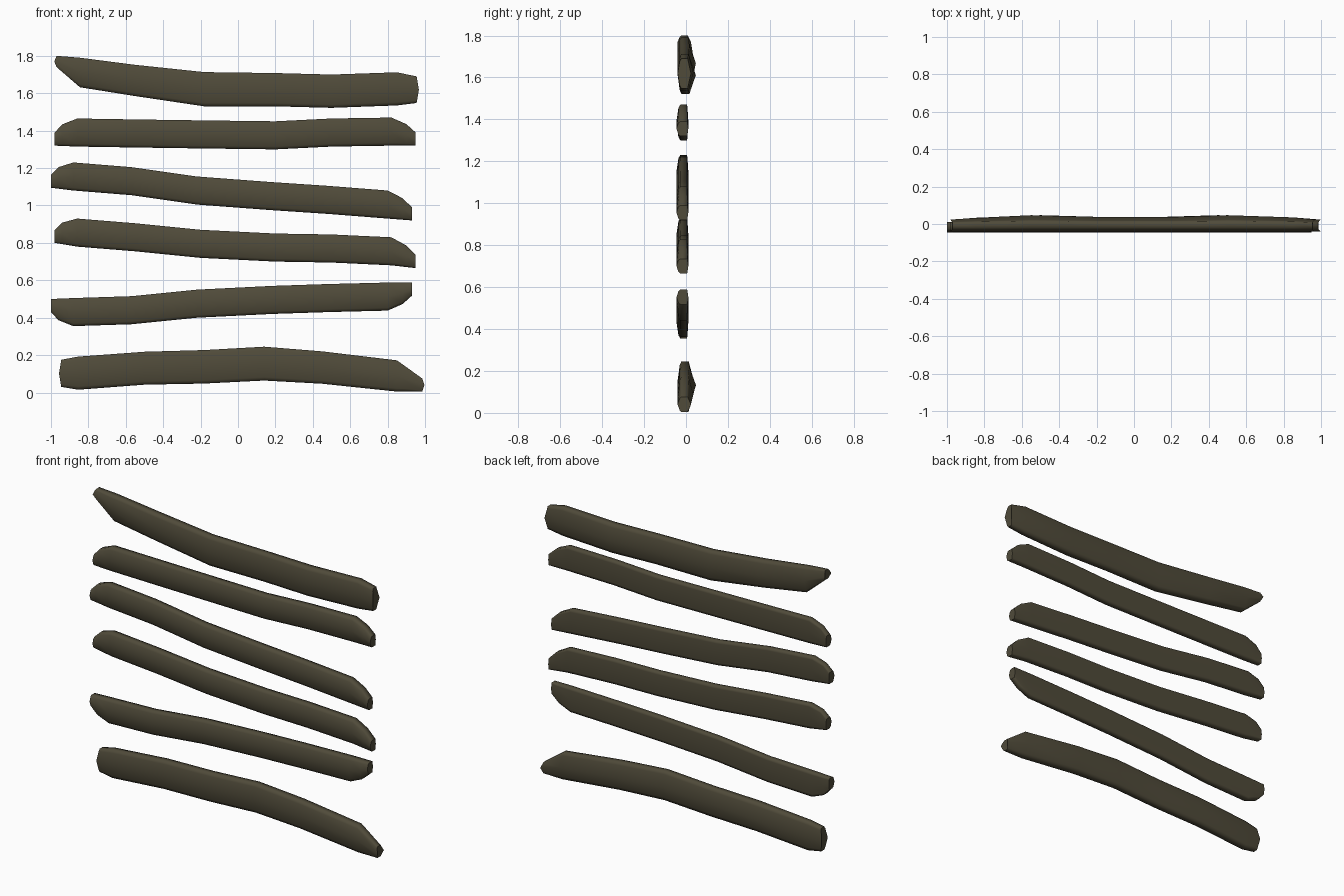
import bpy
import bmesh

cube = bpy.data.objects.get("Cube")
if cube:
    bpy.data.objects.remove(cube, do_unlink=True)

wood = bpy.data.materials.new("dark olive wood")
wood.use_nodes = True
wood_colour = (0.08, 0.07, 0.042, 1)
wood.diffuse_color = wood_colour
shader = wood.node_tree.nodes["Principled BSDF"]
shader.inputs["Base Color"].default_value = wood_colour
shader.inputs["Roughness"].default_value = 0.9


def section(front_edge, front_mid, back_edge, back_mid):
    """Rounded cross-section as (height fraction, depth) pairs."""
    front = [(1, front_edge * 0.75), (0.9, front_edge), (0.5, front_mid),
             (0.1, front_edge), (0, front_edge * 0.75)]
    back = [(0, back_edge * 0.75), (0.1, back_edge), (0.5, back_mid),
            (0.9, back_edge), (1, back_edge * 0.75)]
    return front + back


def interpolate(x, xs, values):
    """Straight-line lookup along a plank."""
    for i in range(len(xs) - 1):
        if x <= xs[i + 1] or i == len(xs) - 2:
            t = (x - xs[i]) / (xs[i + 1] - xs[i])
            return values[i] + t * (values[i + 1] - values[i])


def make_plank(name, stations, profile, end_bulge=0.0):
    """Loft the profile through (x, top, bottom, bulge) stations and cap the ends."""
    bm = bmesh.new()
    rings = []
    for index, (x, top, bottom, bulge) in enumerate(stations):
        ring = []
        for t, y in profile:
            push = 0
            if index in (0, len(stations) - 1):
                push = end_bulge * (1 - abs(2 * t - 1)) * (1 if index else -1)
            depth = y * bulge if y > 0 else y
            ring.append(bm.verts.new((x + push, depth, bottom + t * (top - bottom))))
        rings.append(ring)
    count = len(profile)
    for a, b in zip(rings, rings[1:]):
        for i in range(count):
            j = (i + 1) % count
            bm.faces.new((a[i], a[j], b[j], b[i])).smooth = True
    bm.faces.new(rings[0])
    bm.faces.new(rings[-1])
    bmesh.ops.recalc_face_normals(bm, faces=bm.faces)
    mesh = bpy.data.meshes.new(name)
    bm.to_mesh(mesh)
    bm.free()
    mesh.materials.append(wood)
    plank = bpy.data.objects.new(name, mesh)
    bpy.context.collection.objects.link(plank)


# Narrow planks: one straight long edge, the other cut off at both ends
thin = section(-0.036, -0.045, 0.007, 0.011)
edge_x = [-0.98, -0.86, -0.55, -0.2, 0.2, 0.5, 0.82, 0.95]
cuts = {-0.98: 0.08, -0.94: 0.035, 0.9: 0.035, 0.95: 0.08}
narrow_x = sorted(set(edge_x) | set(cuts))
width = 0.15

narrow_planks = [
    ("upper_narrow_plank", 1, 0, [1.32, 1.315, 1.31, 1.305, 1.30, 1.315, 1.32, 1.32]),
    ("upper_middle_plank", 1, -0.02, [1.095, 1.08, 1.055, 1.005, 0.975, 0.955, 0.93, 0.92]),
    ("lower_middle_plank", 1, 0, [0.80, 0.78, 0.755, 0.72, 0.70, 0.695, 0.68, 0.665]),
    ("lower_narrow_plank", -1, -0.02, [0.50, 0.505, 0.515, 0.55, 0.57, 0.58, 0.588, 0.588]),
]
for name, side, shift, edge in narrow_planks:
    stations = []
    for x in narrow_x:
        flat = interpolate(x, edge_x, edge)
        cut = flat + side * (width - cuts.get(x, 0))
        stations.append((x + shift, max(flat, cut), min(flat, cut), 1))
    make_plank(name, stations, thin)

# Wide planks at the top and bottom, bulging at the back
thick = section(-0.03, -0.04, 0.022, 0.047)
bulges = [0.5, 0.7, 1, 0.8, 0.8, 1, 0.75, 0.5]


def make_wide(name, xs, tops, bottoms):
    make_plank(name, list(zip(xs, tops, bottoms, bulges)), thick, 0.012)


make_wide("top_plank",
          [-0.97, -0.845, -0.55, -0.18, 0.2, 0.5, 0.85, 0.955],
          [1.80, 1.79, 1.752, 1.713, 1.708, 1.70, 1.712, 1.69],
          [1.74, 1.632, 1.585, 1.53, 1.53, 1.522, 1.535, 1.548])
make_wide("bottom_plank",
          [-0.945, -0.855, -0.5, -0.18, 0.14, 0.45, 0.85, 0.985],
          [0.175, 0.192, 0.218, 0.227, 0.245, 0.22, 0.172, 0.075],
          [0.03, 0.015, 0.042, 0.048, 0.064, 0.047, 0.005, 0.005])
